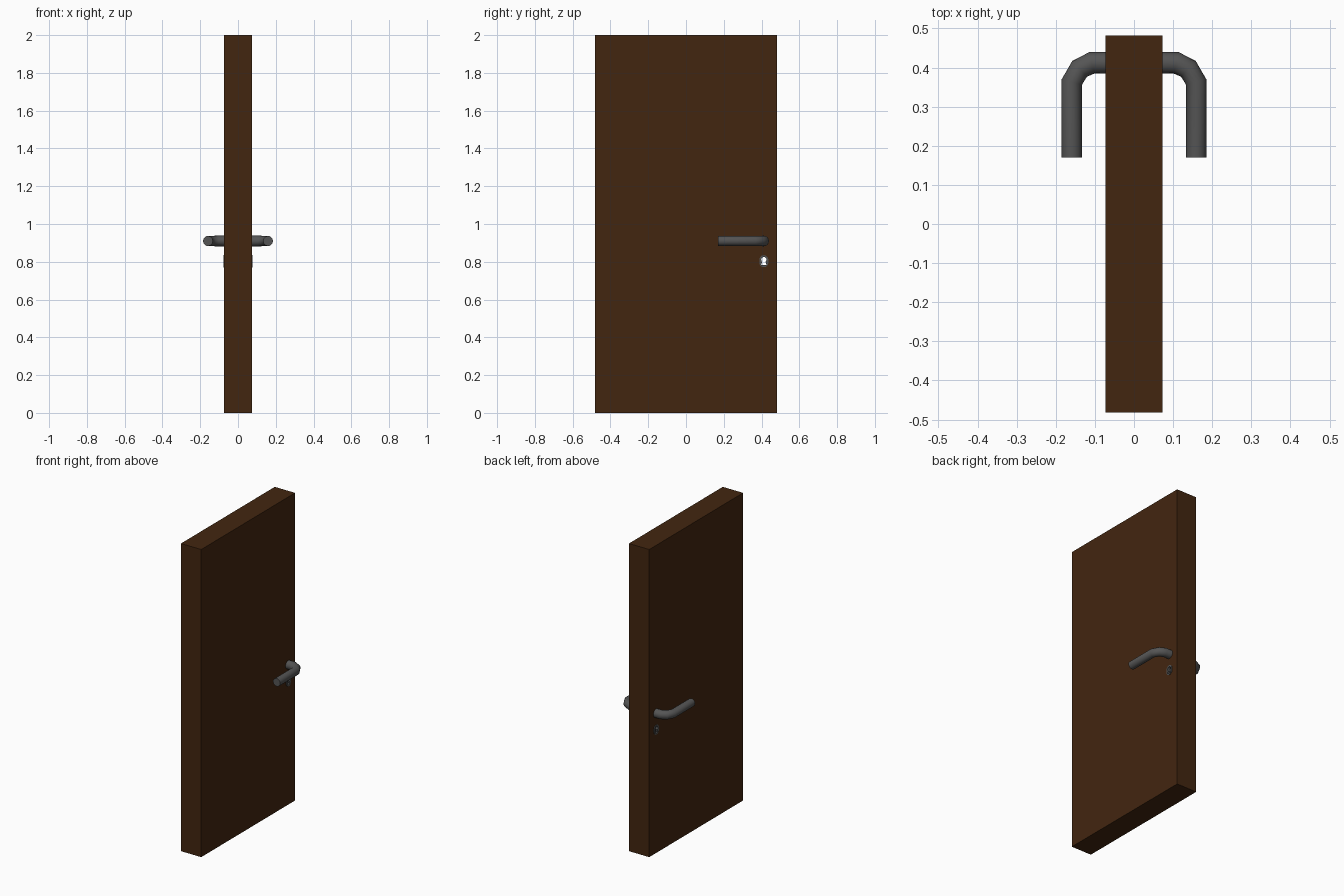
import bpy, math

if "Cube" in bpy.data.objects:
    bpy.data.objects.remove(bpy.data.objects["Cube"])

def material(name, rgb):
    m = bpy.data.materials.new(name)
    m.diffuse_color = (*rgb, 1)
    m.use_nodes = True
    m.node_tree.nodes["Principled BSDF"].inputs["Base Color"].default_value = m.diffuse_color
    return m

wood = material("dark_wood", (0.055, 0.019, 0.005))
metal = material("dark_metal", (0.09, 0.09, 0.09))

def add_spline(curve, pts, closed, radii=None):
    s = curve.splines.new('POLY')
    s.points.add(len(pts) - 1)
    for i, p in enumerate(pts):
        s.points[i].co = (*p, 1)
        s.points[i].radius = radii[i] if radii else 1
    s.use_cyclic_u = closed

def finish(name, curve, mat, angle=None):
    ob = bpy.data.objects.new(name, curve)
    bpy.context.collection.objects.link(ob)
    bpy.ops.object.select_all(action='DESELECT')
    ob.select_set(True)
    bpy.context.view_layer.objects.active = ob
    bpy.ops.object.convert(target='MESH')
    ob = bpy.context.object
    ob.data.materials.clear()
    ob.data.materials.append(mat)
    if angle:
        bpy.ops.object.shade_smooth_by_angle(angle=math.radians(angle))
    else:
        bpy.ops.object.shade_flat()
    return ob

def slab(name, outlines, half, mat, angle=None):
    """Filled outlines in the YZ plane (inner ones are holes), extruded along X."""
    c = bpy.data.curves.new(name, 'CURVE')
    c.dimensions = '2D'
    c.fill_mode = 'BOTH'
    c.extrude = half
    for o in outlines:
        add_spline(c, [(y, z, 0) for y, z in o], True)
    ob = finish(name, c, mat, angle)
    ob.rotation_euler = (math.pi / 2, 0, math.pi / 2)

def arc(cy, cz, r, a0, a1, n):
    return [(cy + r * math.cos(math.radians(a0 + (a1 - a0) * i / n)),
             cz + r * math.sin(math.radians(a0 + (a1 - a0) * i / n))) for i in range(n + 1)]

# Lock outlines: oval surround and keyhole
ky, kz = 0.412, 0.803
oval = arc(ky, kz + 0.008, 0.024, 0, 180, 10) + arc(ky, kz - 0.008, 0.024, 180, 360, 10)
keyhole = arc(ky, kz + 0.008, 0.014, -50, 230, 12) + [(ky - 0.015, kz - 0.021), (ky + 0.015, kz - 0.021)]

# Door leaf with an opening for the lock
slab("door_leaf", [[(-0.482, 0), (0.482, 0), (0.482, 2), (-0.482, 2)], oval], 0.073, wood)

# Lock barrel running through the door, with the keyhole open
slab("keyhole_surround", [oval, keyhole], 0.077, metal, 35)

# Lever handles, one per face
path = [(0.05, 0.412), (0.108, 0.412), (0.139, 0.397), (0.159, 0.363), (0.159, 0.17)]
for name, side in (("handle_right", 1), ("handle_left", -1)):
    c = bpy.data.curves.new(name, 'CURVE')
    c.dimensions = '3D'
    c.bevel_depth = 0.026
    c.bevel_resolution = 6
    c.use_fill_caps = True
    add_spline(c, [(side * x, y, 0.91) for x, y in path], False, [1.08, 1.08, 1.06, 1.03, 1])
    finish(name, c, metal, 40)
